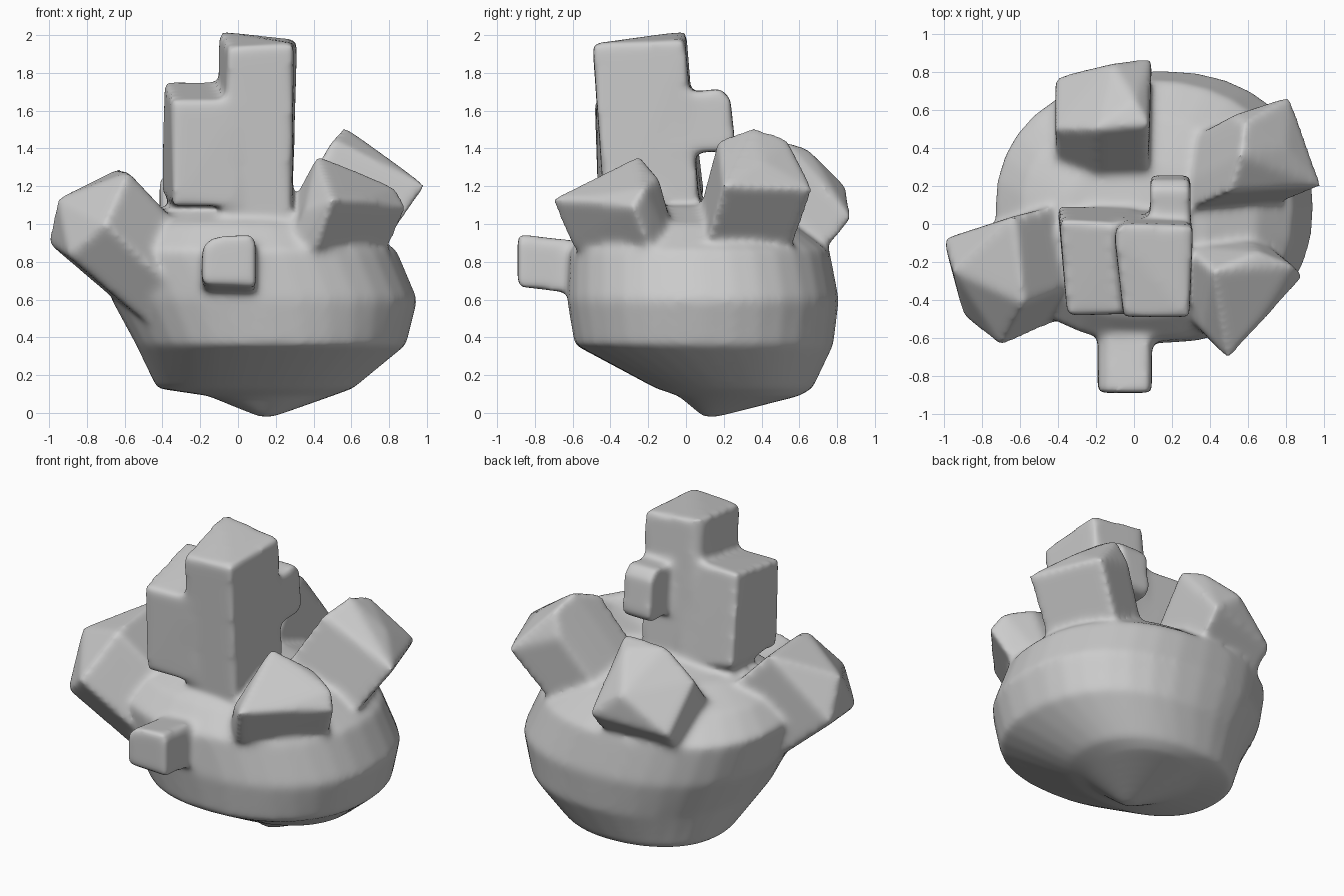
import bpy, bmesh, math
from mathutils import Vector

bm = bmesh.new()
GROW = 0.008  # offsets the shrink from softening


def hull(points):
    """Add a closed convex block around a few corner points."""
    part = bmesh.new()
    pts = [Vector(p) for p in points]
    c = sum(pts, Vector()) / len(pts)
    for p in pts:
        part.verts.new(p + (p - c).normalized() * GROW)
    bmesh.ops.convex_hull(part, input=part.verts[:])
    loose = [v for v in part.verts if not v.link_faces]
    bmesh.ops.delete(part, geom=loose, context='VERTS')
    bmesh.ops.recalc_face_normals(part, faces=part.faces[:])
    me = bpy.data.meshes.new("tmp")
    part.to_mesh(me)
    part.free()
    bm.from_mesh(me)
    bpy.data.meshes.remove(me)


def stub(tip, base, scale):
    """Chunky arm: tip corners swept back to a scaled copy around base."""
    tip = [Vector(p) for p in tip]
    c = sum(tip, Vector()) / len(tip)
    hull(tip + [(p - c) * scale + Vector(base) for p in tip])


def se(v, e=0.9):
    return math.copysign(abs(v) ** e, v)


# rounded lopsided body: rings of z, xmin, xmax, ymin, ymax
rings = [
    (-0.02, 0.11, 0.19, 0.09, 0.17),
    (0.09, -0.16, 0.50, -0.04, 0.60),
    (0.13, -0.43, 0.61, -0.16, 0.67),
    (0.36, -0.54, 0.89, -0.59, 0.78),
    (0.60, -0.67, 0.95, -0.63, 0.81),
    (0.86, -0.74, 0.84, -0.62, 0.76),
    (1.00, -0.60, 0.65, -0.49, 0.57),
    (1.09, -0.38, 0.38, -0.30, 0.32),
    (1.12, -0.10, 0.10, -0.10, 0.10),
]
N = 32
loops = []
for z, x0, x1, y0, y1 in rings:
    loops.append([bm.verts.new((
        (x0 + x1) / 2 + (x1 - x0) / 2 * se(math.cos(2 * math.pi * i / N)),
        (y0 + y1) / 2 + (y1 - y0) / 2 * se(math.sin(2 * math.pi * i / N)), z))
        for i in range(N)])
for a, b in zip(loops, loops[1:]):
    for i in range(N):
        j = (i + 1) % N
        bm.faces.new((a[i], a[j], b[j], b[i]))
bm.faces.new(loops[0][::-1])
bm.faces.new(loops[-1])

# left arm
stub([(-1.0, -0.08, 0.90), (-0.89, -0.49, 0.83), (-0.70, -0.64, 1.00),
      (-0.58, -0.42, 1.27), (-0.63, 0.04, 1.29), (-0.95, -0.25, 1.13)],
     (-0.36, -0.16, 0.66), 0.88)
# back left arm
stub([(-0.41, 0.77, 0.98), (0.09, 0.87, 1.03), (0.08, 0.52, 1.43),
      (-0.20, 0.50, 1.41), (-0.41, 0.50, 1.24), (-0.12, 0.84, 1.20),
      (0.0, 0.65, 1.39)], (-0.14, 0.30, 0.78), 0.95)
# back right arm
stub([(0.50, 0.17, 1.44), (0.58, 0.53, 1.45), (0.82, 0.67, 1.18),
      (0.99, 0.20, 1.20), (0.56, 0.36, 1.51), (0.52, 0.57, 1.30),
      (0.80, 0.40, 1.33)], (0.32, 0.24, 0.78), 0.92)
# front right arm
hull([(0.42, -0.25, 1.36), (0.50, -0.71, 1.13), (0.89, -0.28, 1.09),
      (0.68, -0.50, 1.13), (0.66, -0.15, 1.24), (0.83, -0.22, 1.19),
      (0.42, -0.60, 0.88), (0.78, -0.18, 0.84), (0.27, -0.12, 1.08),
      (0.36, -0.55, 1.08), (0.20, -0.40, 0.70), (0.55, 0.0, 0.70)])
# front peg
hull([(x, y, z - (y + 0.88) * 0.12)
      for x, z in ((-0.19, 0.71), (-0.185, 0.88), (-0.13, 0.93),
                   (0.07, 0.945), (0.09, 0.90), (0.09, 0.67), (-0.17, 0.68))
      for y in (-0.885, -0.45)])
# tower column
hull([(-0.05, -0.49, 1.93), (0.29, -0.49, 1.95), (-0.10, -0.05, 2.01),
      (-0.05, 0.0, 2.01), (0.31, -0.01, 1.97), (-0.09, -0.42, 0.95),
      (0.28, -0.42, 0.95), (0.28, 0.08, 0.95), (-0.10, 0.08, 0.95)])
# tower side block
hull([(-0.35, -0.48, 1.65), (0.0, -0.47, 1.65), (-0.39, 0.02, 1.75),
      (0.0, 0.0, 1.75), (-0.34, -0.46, 1.10), (0.0, -0.44, 1.10),
      (-0.40, 0.09, 1.18), (0.0, 0.08, 1.12), (-0.36, 0.05, 1.12)])
# tower back knob
hull([(x, y, z) for x in (0.09, 0.295)
      for y, z in ((-0.1, 1.68), (0.18, 1.71), (0.23, 1.66), (0.255, 1.43),
                   (0.22, 1.39), (-0.1, 1.38))])

me = bpy.data.meshes.new("knobbly_body")
bm.to_mesh(me)
bm.free()
obj = bpy.data.objects.new("knobbly_body", me)
bpy.context.collection.objects.link(obj)

# fuse the parts and soften edges and joints
rm = obj.modifiers.new("fuse", 'REMESH')
rm.mode = 'VOXEL'
rm.voxel_size = 0.018
rm.use_smooth_shade = True
sm = obj.modifiers.new("soften", 'SMOOTH')
sm.factor = 0.5
sm.iterations = 18
